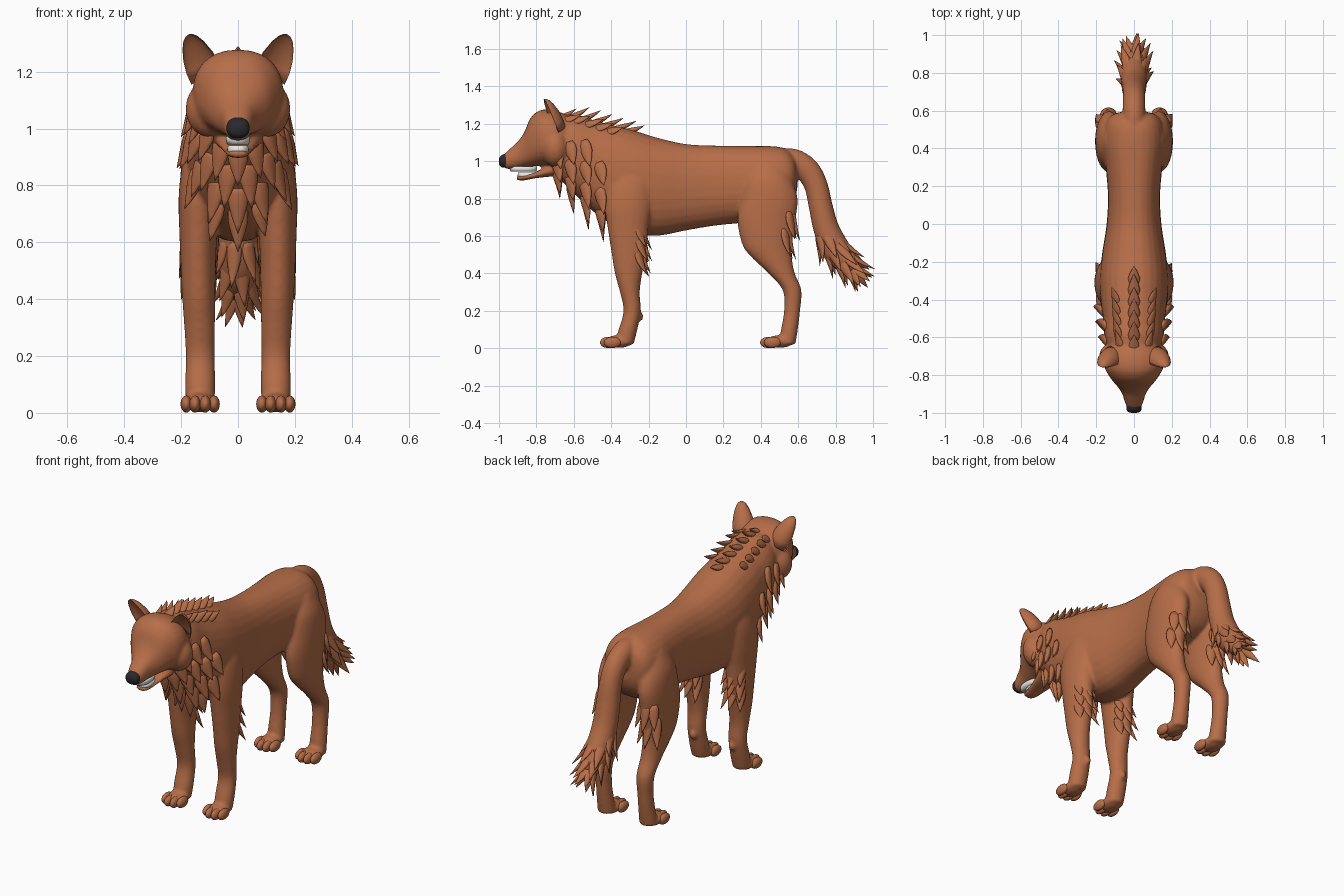
import bpy, bmesh, math, random
from mathutils import Vector as V

if "Cube" in bpy.data.objects:
    bpy.data.objects.remove(bpy.data.objects["Cube"])
random.seed(4)


def material(name, rgb):
    m = bpy.data.materials.new(name)
    m.diffuse_color = (*rgb, 1)
    m.use_nodes = True
    m.node_tree.nodes["Principled BSDF"].inputs["Base Color"].default_value = m.diffuse_color
    return m


FUR = material("brown fur", (0.47, 0.155, 0.065))
DARK = material("dark nose", (0.022, 0.022, 0.026))
WHITE = material("white teeth", (0.8, 0.8, 0.78))


def make(name, bm, mat):
    bmesh.ops.recalc_face_normals(bm, faces=bm.faces)
    for f in bm.faces:
        f.smooth = True
    me = bpy.data.meshes.new(name)
    bm.to_mesh(me)
    bm.free()
    me.materials.append(mat)
    ob = bpy.data.objects.new(name, me)
    bpy.context.collection.objects.link(ob)
    return ob


def spline(rows, n=5):
    # Catmull-Rom through rows of numbers
    out = []
    for i in range(len(rows) - 1):
        a, b, c, d = (rows[max(i - 1, 0)], rows[i], rows[i + 1], rows[min(i + 2, len(rows) - 1)])
        for k in range(n):
            t = k / n
            out.append([0.5 * (2 * q + (r - p) * t + (2 * p - 5 * q + 4 * r - s) * t * t
                               + (3 * q - p - 3 * r + s) * t ** 3) for p, q, r, s in zip(a, b, c, d)])
    return out + [list(rows[-1])]


def loft(bm, rings):
    vs = [[bm.verts.new(p) for p in r] for r in rings]
    n = len(vs[0])
    for a, b in zip(vs, vs[1:]):
        for i in range(n):
            bm.faces.new((a[i], a[(i + 1) % n], b[(i + 1) % n], b[i]))
    bm.faces.new(vs[0][::-1])
    bm.faces.new(vs[-1])


def ring(c, u, v, e=1.0, n=28):
    pts = []
    for i in range(n):
        a = 2 * math.pi * i / n
        p, q = math.cos(a), math.sin(a)
        pts.append(V(c) + V(u) * math.copysign(abs(p) ** e, p) + V(v) * math.copysign(abs(q) ** e, q))
    return pts


def loft_y(bm, rows, e=0.88):
    # rows: y, top z, bottom z, half width
    loft(bm, [ring((0, y, (t + b) / 2), (w, 0, 0), (0, 0, (t - b) / 2), e) for y, t, b, w in spline(rows)])


def ball(bm, c, r):
    g = bmesh.ops.create_uvsphere(bm, u_segments=20, v_segments=12, radius=1)
    for v in g["verts"]:
        v.co = V((c[0] + v.co.x * r[0], c[1] + v.co.y * r[1], c[2] + v.co.z * r[2]))


TORSO = [(-.71, 1.24, .94, .12), (-.6, 1.25, .83, .155), (-.5, 1.222, .735, .165), (-.4, 1.195, .665, .178),
         (-.28, 1.165, .615, .182), (-.15, 1.125, .602, .168), (0, 1.092, .63, .145), (.15, 1.084, .655, .138),
         (.3, 1.082, .67, .15), (.42, 1.082, .68, .165), (.52, 1.072, .72, .155), (.575, 1.03, .79, .12),
         (.595, .97, .85, .06)]
HEAD = [(-.62, 1.24, .95, .13), (-.7, 1.272, .965, .158), (-.76, 1.277, .975, .155), (-.8, 1.262, .975, .135),
        (-.835, 1.225, .97, .11), (-.865, 1.155, .968, .084), (-.9, 1.105, .962, .062), (-.94, 1.068, .957, .05),
        (-.975, 1.035, .965, .036)]
JAW = [(-.7, 1.0, .92, .08), (-.8, .945, .91, .055), (-.87, .928, .897, .042), (-.907, .924, .9, .026)]
# legs: x, y, z, half width, half depth
FORE = [(.11, -.29, .98, .05, .09), (.13, -.3, .88, .065, .12), (.14, -.31, .76, .069, .125), (.14, -.31, .65, .067, .11),
        (.14, -.305, .52, .062, .095), (.138, -.307, .4, .058, .073), (.135, -.3, .3, .054, .053),
        (.133, -.288, .2, .051, .046), (.133, -.31, .1, .053, .05), (.133, -.33, .02, .05, .05)]
HIND = [(.09, .44, .99, .06, .08), (.118, .44, .9, .075, .125), (.13, .445, .8, .075, .152), (.134, .43, .68, .071, .155),
        (.135, .435, .55, .065, .132), (.135, .462, .48, .06, .105), (.135, .512, .4, .053, .07),
        (.135, .567, .31, .048, .05), (.135, .567, .2, .043, .043), (.135, .553, .1, .046, .045),
        (.135, .54, .02, .05, .045)]
# tail: y, z, half width, half thickness
TAIL = [(.5, 1.0, .06, .07), (.58, .995, .06, .07), (.65, .95, .06, .067), (.695, .87, .06, .063), (.72, .76, .065, .064),
        (.75, .64, .068, .069), (.8, .53, .07, .077), (.86, .46, .062, .065), (.9, .42, .04, .04)]

# body skin: overlapping lofts fused into one smooth surface
bm = bmesh.new()
loft_y(bm, TORSO)
loft_y(bm, HEAD)
loft_y(bm, JAW)
for s in (1, -1):
    for leg in (FORE, HIND):
        loft(bm, [ring((s * x, y, z), (a, 0, 0), (0, b, 0)) for x, y, z, a, b in spline(leg)])
    ball(bm, (s * .1, -.7, 1.07), (.085, .075, .1))
    ball(bm, (s * .125, -.25, .17), (.02, .024, .026))
    ball(bm, (s * .133, -.36, .036), (.056, .075, .034))
    ball(bm, (s * .135, .5, .036), (.056, .075, .034))
path = spline(TAIL)
rings = []
for i, (y, z, a, b) in enumerate(path):
    p, q = path[max(i - 1, 0)], path[min(i + 1, len(path) - 1)]
    t = V((0, q[0] - p[0], q[1] - p[1])).normalized()
    rings.append(ring((0, y, z), (a, 0, 0), V((0, -t.z, t.y)) * b))
loft(bm, rings)
body = make("body", bm, FUR)
m = body.modifiers.new("fuse", 'REMESH')
m.mode, m.voxel_size, m.use_smooth_shade = 'VOXEL', 0.009, True
m = body.modifiers.new("relax", 'SMOOTH')
m.factor, m.iterations = 0.5, 6

# toes
bm = bmesh.new()
for s in (1, -1):
    for cy in (-.408, .448):
        for dx, dy in ((-.049, .014), (-.018, -.006), (.018, -.006), (.049, .014)):
            ball(bm, (s * .133 + dx, cy + dy, .031), (.02, .046, .03))
make("toes", bm, FUR)

# ears: cupped blades open to the front
bm = bmesh.new()
for s in (1, -1):
    base, tip = V((s * .108, -.70, 1.17)), V((s * .173, -.758, 1.33))
    ax = (tip - base).normalized()
    side = V((s * .85, .3, -.35))
    side = (side - ax * side.dot(ax)).normalized()
    back = ax.cross(side) * s
    if back.y < 0:
        back = -back
    rows = []
    for t, w in ((0, .06), (.25, .062), (.5, .056), (.75, .042), (.9, .028), (.97, .016), (1, .005)):
        c, r = base.lerp(tip, t), []
        for i in range(24):
            a = 2 * math.pi * i / 24
            q = math.sin(a)
            r.append(c + side * w * math.cos(a) + back * w * (q * .95 if q > 0 else -q * .55))
        rows.append(r)
    loft(bm, rows)
make("ears", bm, FUR)

# closed eyelids and brows
bm = bmesh.new()
for s in (1, -1):
    for c, r in (((.066, -.858, 1.113), .008), ((.068, -.852, 1.125), .009)):
        c = V(c)
        d = V((.8, .55, .25)).normalized()
        loft(bm, [ring((s * (c.x + d.x * k * .024), c.y + d.y * k * .024, c.z + d.z * k * .024),
                       (0, r * h, 0), (0, 0, r * .7 * h), 1, 10)
                  for k, h in ((-1, .1), (-.6, .8), (0, 1), (.6, .8), (1, .1))])
make("eyelids", bm, FUR)

# nose and teeth
bm = bmesh.new()
loft_y(bm, [(-.94, 1.045, .985, .03), (-.955, 1.043, .968, .039), (-.98, 1.036, .966, .04),
            (-.994, 1.025, .975, .031), (-1, 1.012, .988, .014)])
make("nose", bm, DARK)
bm = bmesh.new()
for cy, z0, z1, w, d in ((-.87, .972, .945, .042, .073), (-.845, .915, .941, .038, .055)):
    loft(bm, [ring((0, cy, z), (w * k, 0, 0), (0, d * k, 0), .8) for z, k in ((z0, 1), ((z0 + z1) / 2, 1), (z1, .93))])
make("teeth", bm, WHITE)


# fur tufts: bent, flattened, tapering locks
def tuft(bm, p, d, n, length, w):
    d, n = V(d).normalized(), V(n).normalized()
    u = d.cross(n).normalized()
    k = u.cross(d)
    length *= random.uniform(.88, 1.12)
    rows = []
    for t, f in ((-.25, .7), (0, 1), (.3, .95), (.55, .7), (.8, .36), (1, .03)):
        c = V(p) + d * length * t + n * length * .16 * max(t, 0) ** 2
        rows.append(ring(c, u * w * f, k * w * .5 * f, 1, 10))
    loft(bm, rows)


def skin(y, deg):
    # point and outward direction on the torso
    i = max(j for j in range(len(TORSO) - 1) if TORSO[j][0] <= y)
    a, b = TORSO[i], TORSO[i + 1]
    f = (y - a[0]) / (b[0] - a[0])
    t, o, w = [a[j] + (b[j] - a[j]) * f for j in (1, 2, 3)]
    c, s = math.cos(math.radians(deg)), math.sin(math.radians(deg))
    return V((w * c, y, (t + o) / 2 + (t - o) / 2 * s)), V((c / w, 0, s / (t - o) * 2)).normalized()


# neck ruff
bm = bmesh.new()
for y, angles in ((-.69, (-90, -62, -34, -6)), (-.62, (-76, -48, -20, 8)), (-.54, (-90, -62, -36, -8, 20)),
                  (-.46, (-90, -64, -30, 2))):
    for a in angles:
        p, n = skin(y, a)
        n = (n + V((0, -.5, 0))).normalized()
        for s in ((1,) if a == -90 else (1, -1)):
            m = V((n.x * s, n.y, n.z))
            tuft(bm, (p.x * s, p.y, p.z), V((0, .42, -1)) + m * .3, m, .115, .036)
make("neck_ruff", bm, FUR)

# mane along the spine
bm = bmesh.new()
for i in range(7):
    y = -.67 + i * .06
    p, n = skin(y, 90)
    tuft(bm, p - V((0, 0, .012)), (0, 1, .42 - i * .04), n, .1, .032)
    if i < 5:
        p, n = skin(y + .02, 58)
        for s in (1, -1):
            m = V((n.x * s, n.y, n.z))
            tuft(bm, (p.x * s, p.y, p.z), V((0, 1, 0)) + m * .3, m, .085, .026)
make("mane", bm, FUR)

# feathering behind the front legs and thighs
bm = bmesh.new()
for s in (1, -1):
    for z, y in ((.64, -.235), (.57, -.23), (.5, -.235)):
        for x, nx in ((.1, -.5), (.14, 0), (.178, .7)):
            tuft(bm, (s * x, y - abs(nx) * .03, z), (s * nx * .15, .3, -1), (s * nx, .8, 0), .11, .027)
    for z, y in ((.7, .575), (.61, .55)):
        for x, nx in ((.1, -.5), (.14, 0), (.178, .7)):
            tuft(bm, (s * x, y - abs(nx) * .03, z), (s * nx * .15, .12, -1), (s * nx, .8, 0), .125, .028)
make("leg_feathering", bm, FUR)

# tail brush
bm = bmesh.new()
for y, z, r, ty, tz in ((.755, .6, .055, .4, -.9), (.8, .53, .06, .55, -.8), (.85, .465, .05, .62, -.75),
                        (.885, .43, .025, .62, -.75)):
    up = V((0, -tz, ty))
    for i in range(7):
        a = 2 * math.pi * (i + .5 * (y > .78)) / 7
        o = V((math.cos(a), 0, 0)) + up * math.sin(a)
        tuft(bm, V((0, y, z)) + o * r, V((0, ty, tz)) + o * .22, o, .125, .027)
make("tail_brush", bm, FUR)
